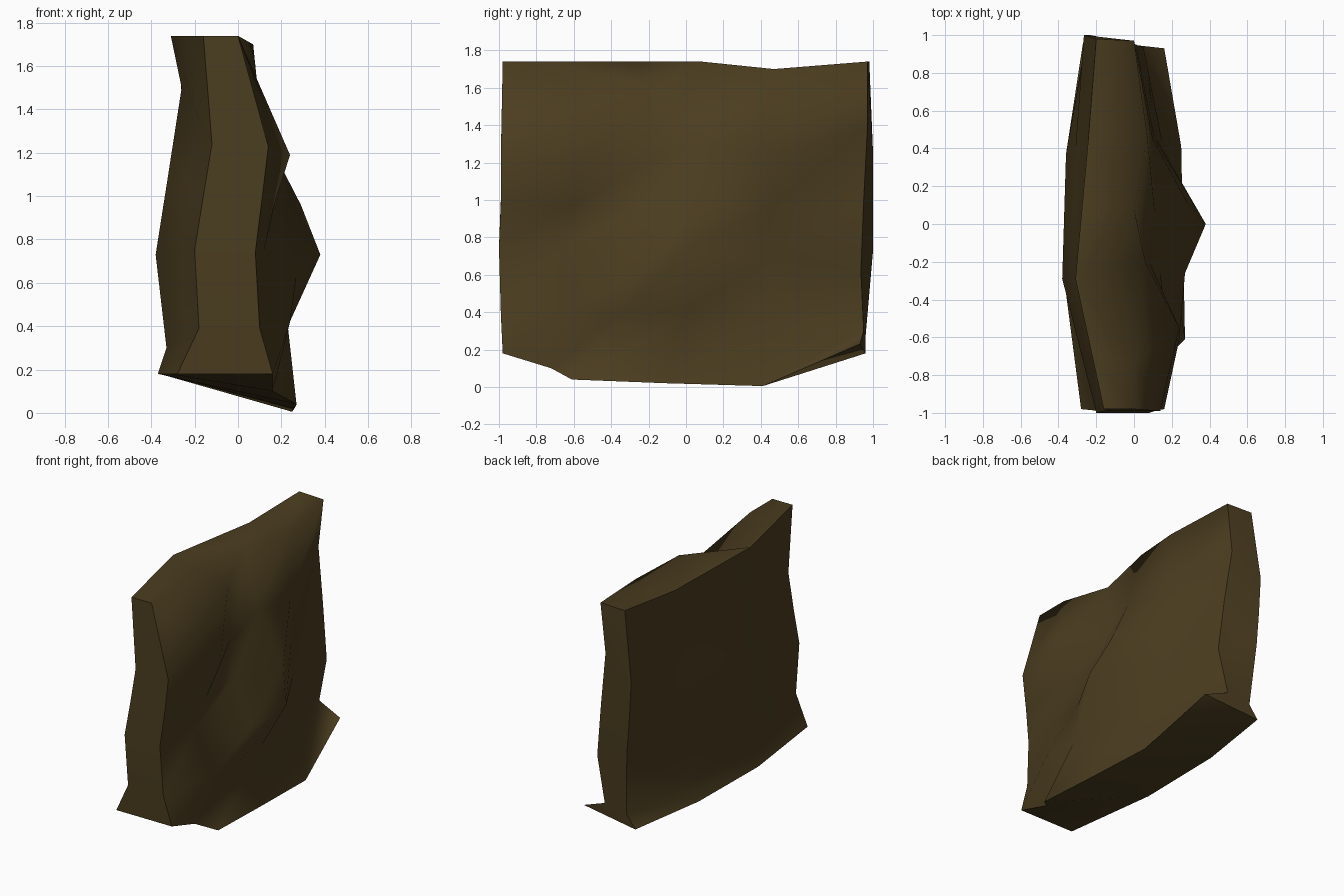
import bpy, bmesh

if "Cube" in bpy.data.objects:
    bpy.data.objects.remove(bpy.data.objects["Cube"])

# Sculpted right side: rows from rim to foot, columns from front (-y) to back
RIGHT = [
    [(0, -.98, 1.74), (0, -.73, 1.74), (.06, -.20, 1.59), (0, .08, 1.74), (.07, .47, 1.70), (0, .97, 1.74)],
    [(.14, -.99, 1.23), (.24, -.55, 1.19), (.08, -.2, 1.20), (.11, .06, 1.31), (.10, .45, 1.25), (-.04, .97, 1.39)],
    [(.11, -.99, .98), (.17, -.60, .97), (.14, -.25, .95), (.29, .10, .96), (.11, .45, .96), (.01, .95, 1.0)],
    [(.08, -1.0, .74), (.12, -.66, .75), (.27, -.26, .63), (.38, 0, .73), (.12, .45, .70), (.05, .935, .62)],
    [(.10, -.99, .39), (.24, -.61, .42), (.23, -.35, .40), (.19, 0, .40), (.15, .43, .42), (-.02, .95, .30)],
    [(.16, -.98, .18), (.16, -.72, .10), (.27, -.61, .04), (.26, -.1, .02), (.25, .41, .005), (.16, .93, .23)],
]
# Plain left side: four columns per row, x and z values, and the y of the last three
LEFT_X = [(-.16, -.31, -.24, -.20), (-.12, -.26, -.26, -.265), (-.16, -.325, -.31, -.25),
          (-.20, -.38, -.36, -.23), (-.18, -.33, -.31, -.20), (-.28, -.37, -.36, -.27)]
LEFT_Z = [(1.74, 1.74, 1.70, 1.74), (1.24, 1.5, 1.42, 1.25), (1.0, 1.08, 1.06, .98),
          (.75, .73, .73, .73), (.39, .30, .30, .27), (.18,) * 4]
LEFT_Y = [(-.98, .47, .98), (-.99, .44, 1.0), (-.99, .40, 1.0),
          (-1.0, .37, 1.0), (-.99, .37, .96), (-.98, .37, .96)]
TRACK = (0, .4, 1, 1.5, 2, 3)      # left columns resampled to six


def sample(values, t):
    i = min(int(t), len(values) - 2)
    return values[i] + (values[i + 1] - values[i]) * (t - i)


bm = bmesh.new()
right = [[bm.verts.new(p) for p in row] for row in RIGHT]
left = [[bm.verts.new((sample(xs, t), sample((y0, -.29, y2, y3), t), sample(zs, t))) for t in TRACK]
        for xs, zs, (y0, y2, y3) in zip(LEFT_X, LEFT_Z, LEFT_Y)]
group = {}


def strip(a, b, name, flipped=()):
    """Triangulated band between two rows of vertices."""
    for i in range(len(a) - 1):
        if i in flipped:
            tris = (a[i], a[i + 1], b[i + 1]), (a[i], b[i + 1], b[i])
        else:
            tris = (a[i], a[i + 1], b[i]), (a[i + 1], b[i + 1], b[i])
        for tri in tris:
            group[bm.faces.new(tri)] = name


# Broad sides
for r in range(len(right) - 1):
    strip(right[r], right[r + 1], "right")
    strip(left[r], left[r + 1], "left")
# Top flows softly into the right side, foot is a separate facet
strip(left[0], right[0], "right", flipped=(2,))
strip(left[-1], right[-1], "foot")
# Front and back ends
for c, name in ((0, "front"), (-1, "back")):
    strip([row[c] for row in left], [row[c] for row in right], name)

# Smooth inside each side, hard edges where the sides meet
bmesh.ops.recalc_face_normals(bm, faces=bm.faces[:])
for f in bm.faces:
    f.smooth = True
for e in bm.edges:
    e.smooth = len({group[f] for f in e.link_faces}) == 1

mesh = bpy.data.meshes.new("rock_slab")
bm.to_mesh(mesh)
bm.free()
slab = bpy.data.objects.new("rock_slab", mesh)
bpy.context.collection.objects.link(slab)

brown = bpy.data.materials.new("dark_brown")
brown.diffuse_color = (.07, .046, .014, 1)
brown.use_nodes = True
brown.node_tree.nodes["Principled BSDF"].inputs["Base Color"].default_value = brown.diffuse_color
mesh.materials.append(brown)
